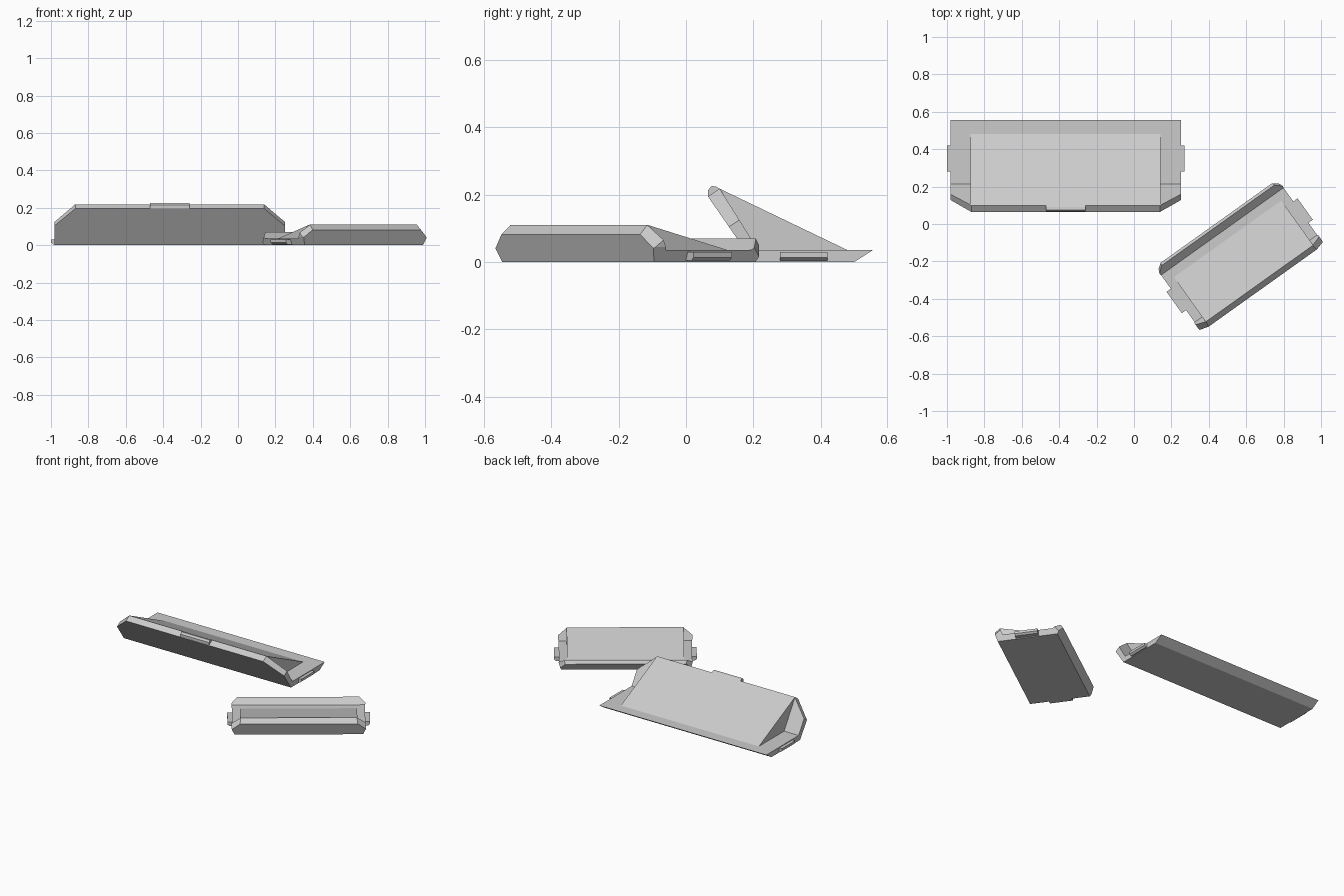
import bpy, bmesh, math
from mathutils import Vector, Matrix

cube = bpy.data.objects.get("Cube")
if cube:
    bpy.data.objects.remove(cube, do_unlink=True)

grey = bpy.data.materials.new("light_grey")
grey.use_nodes = True
colour = (0.6, 0.6, 0.6, 1)
grey.diffuse_color = colour
grey.node_tree.nodes["Principled BSDF"].inputs["Base Color"].default_value = colour


def finish(name, bm, frame):
    bmesh.ops.recalc_face_normals(bm, faces=bm.faces)
    bm.transform(frame)
    mesh = bpy.data.meshes.new(name)
    bm.to_mesh(mesh)
    bm.free()
    mesh.materials.append(grey)
    obj = bpy.data.objects.new(name, mesh)
    bpy.context.collection.objects.link(obj)
    return obj


def bar(name, profile, half, frame, cuts=()):
    """Extrude a (y, z) profile along x, then trim both ends by three-point planes."""
    bm = bmesh.new()
    face = bm.faces.new([bm.verts.new((-half, y, z)) for y, z in profile])
    ext = bmesh.ops.extrude_face_region(bm, geom=[face])
    verts = [v for v in ext["geom"] if isinstance(v, bmesh.types.BMVert)]
    bmesh.ops.translate(bm, verts=verts, vec=(2 * half, 0, 0))
    bmesh.ops.recalc_face_normals(bm, faces=bm.faces)
    n = len(profile)
    mid = Vector((0, sum(p[0] for p in profile) / n, sum(p[1] for p in profile) / n))
    for cut in cuts:
        for side in (-1, 1):
            a, b, c = [Vector((side * x, y, z)) for x, y, z in cut]
            normal = (b - a).cross(c - a).normalized()
            if normal.dot(mid - a) > 0:
                normal.negate()
            geom = bm.verts[:] + bm.edges[:] + bm.faces[:]
            res = bmesh.ops.bisect_plane(bm, geom=geom, dist=1e-5, plane_co=a,
                                         plane_no=normal, clear_outer=True)
            edges = [e for e in res["geom_cut"] if isinstance(e, bmesh.types.BMEdge)]
            if edges:
                bmesh.ops.holes_fill(bm, edges=edges)
    return finish(name, bm, frame)


def end_tabs(name, inner, outer, y0, y1, frame):
    """Clip tabs with a sloping underside on both ends."""
    for side, label in ((-1, "right"), (1, "left")):
        bm = bmesh.new()
        shape = [(inner, 0.004), (outer - 0.012, 0.004), (outer, 0.014),
                 (outer, 0.03), (inner, 0.03)]
        face = bm.faces.new([bm.verts.new((side * x, y0, z)) for x, z in shape])
        ext = bmesh.ops.extrude_face_region(bm, geom=[face])
        verts = [v for v in ext["geom"] if isinstance(v, bmesh.types.BMVert)]
        bmesh.ops.translate(bm, verts=verts, vec=(0, y1 - y0, 0))
        finish(name + "_" + label, bm, frame)


# Tall wedge: leaning front wall, base plate, sloping body, clip tabs
wedge = Matrix.Translation((-0.365, 0, 0))
corner = [(0.505, 0.065, 0.195), (0.615, 0.128, 0.105), (0.505, 0.1, 0.218)]
bar("wedge_front_wall", [(0.2, 0), (0.215, 0.035), (0.1, 0.218), (0.065, 0.195)],
    0.615, wedge, [corner])
bar("wedge_base", [(0.2, 0), (0.5, 0), (0.555, 0.035), (0.215, 0.035)], 0.615, wedge)
bar("wedge_body", [(0.1, 0.218), (0.215, 0.034), (0.483, 0.034)], 0.508, wedge)
bar("wedge_top_tab", [(0.066, 0.194), (0.066, 0.214), (0.076, 0.226),
                      (0.09, 0.224), (0.108, 0.212)], 0.105, wedge)
end_tabs("wedge_end_tab", 0.6, 0.635, 0.28, 0.42, wedge)

# Low wedge: turned, with a front wall, a shorter back lip and clip tabs
low = Matrix.Translation((0.565, -0.17, 0)) @ Matrix.Rotation(math.radians(35.5), 4, "Z")
under = [(0.388, 0, 0), (0.388, 1, 0), (0.406, 0, 0.045)]
front_corner = [(0.355, -0.212, 0.082), (0.4, -0.199, 0.045), (0.35, -0.182, 0.11)]
back_corner = [(0.365, 0.215, 0.05), (0.405, 0.175, 0.03), (0.37, 0.2, 0.07)]
bar("low_front_wall", [(-0.185, 0), (-0.15, 0.035), (-0.182, 0.11), (-0.212, 0.082)],
    0.406, low, [under, front_corner])
bar("low_base", [(-0.185, 0), (0.15, 0), (0.16, 0.035), (-0.15, 0.035)],
    0.406, low, [under])
bar("low_back_lip", [(0.15, 0), (0.185, 0), (0.215, 0.05), (0.2, 0.07), (0.16, 0.035)],
    0.406, low, [under, back_corner])
bar("low_body", [(-0.182, 0.11), (-0.15, 0.034), (0.115, 0.034)], 0.353, low)
end_tabs("low_end_tab", 0.385, 0.43, -0.07, 0.07, low)
